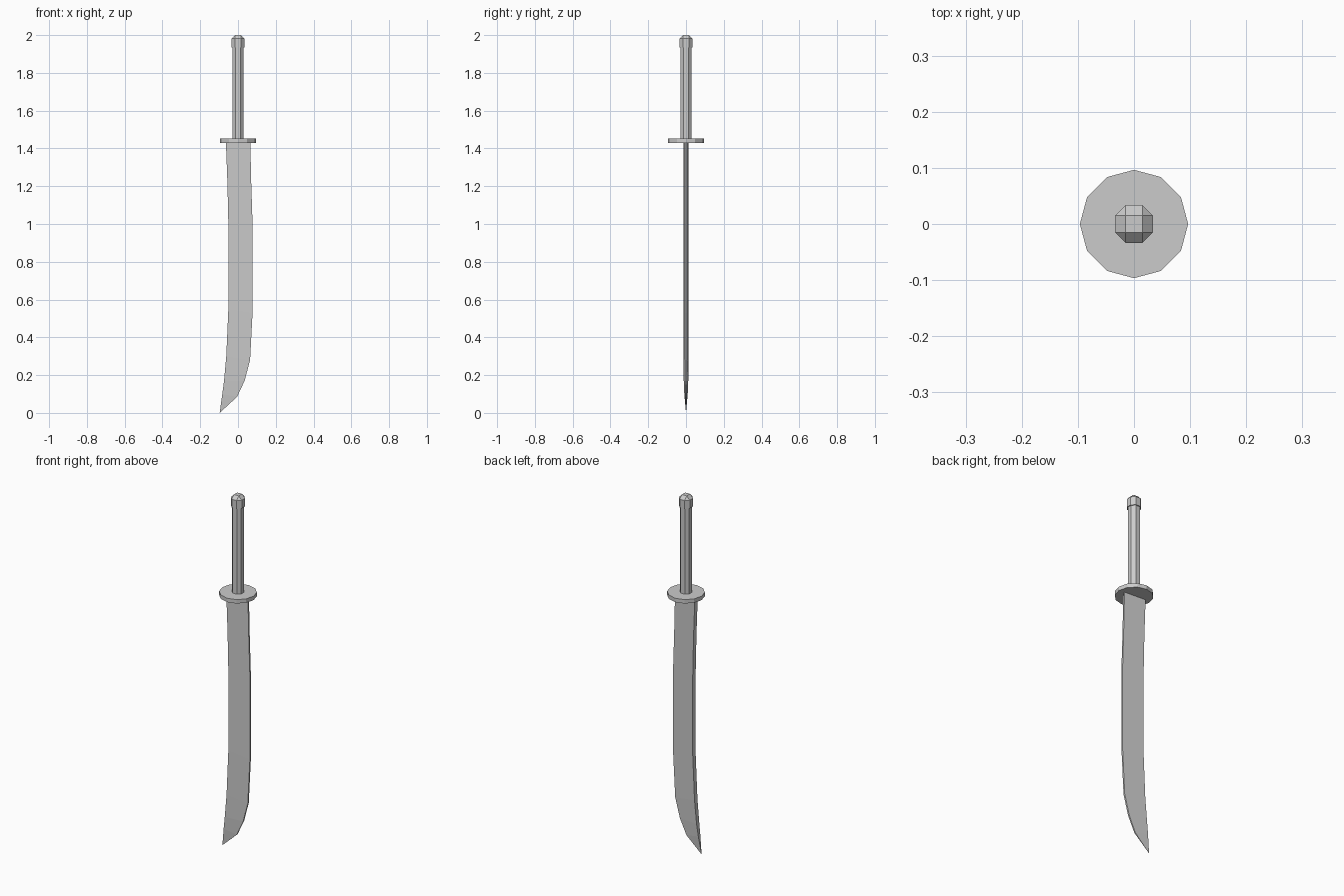
import bpy
import bmesh
import math
from mathutils import Matrix

if "Cube" in bpy.data.objects:
    bpy.data.objects.remove(bpy.data.objects["Cube"])


def finish(name, bm):
    bmesh.ops.recalc_face_normals(bm, faces=bm.faces)
    mesh = bpy.data.meshes.new(name)
    bm.to_mesh(mesh)
    bm.free()
    obj = bpy.data.objects.new(name, mesh)
    bpy.context.collection.objects.link(obj)
    return obj


def chamfered_box(name, half, z0, z1, cut, cut_top):
    """Square post with chamfered upright edges and optionally a chamfered top."""
    bm = bmesh.new()
    size = Matrix.Diagonal((2 * half, 2 * half, z1 - z0, 1))
    bmesh.ops.create_cube(bm, size=1, matrix=Matrix.Translation((0, 0, (z0 + z1) / 2)) @ size)
    edges = []
    for e in bm.edges:
        a, b = (v.co.z for v in e.verts)
        if abs(a - b) > 1e-4 or (cut_top and min(a, b) > z1 - 1e-4):
            edges.append(e)
    bmesh.ops.bevel(bm, geom=edges, offset=cut, segments=1, affect='EDGES', profile=0.5)
    return finish(name, bm)


# Blade: each station is spine x, spine z, edge x, edge z, spine half thickness
stations = [
    (-0.064, 1.435, 0.065, 1.435, 0.013),
    (-0.056, 1.22, 0.070, 1.22, 0.013),
    (-0.051, 1.00, 0.077, 1.00, 0.013),
    (-0.051, 0.55, 0.077, 0.53, 0.013),
    (-0.062, 0.30, 0.064, 0.28, 0.013),
    (-0.074, 0.17, 0.035, 0.17, 0.012),
    (-0.083, 0.10, -0.005, 0.085, 0.009),
]
bm = bmesh.new()
rings = []
for sx, sz, ex, ez, t in stations:
    e = t * 0.35
    rings.append([bm.verts.new(c) for c in
                  ((sx, -t, sz), (ex, -e, ez), (ex, e, ez), (sx, t, sz))])
bm.faces.new(rings[0])
for a, b in zip(rings, rings[1:]):
    for i in range(4):
        j = (i + 1) % 4
        bm.faces.new((a[i], a[j], b[j], b[i]))
tip = bm.verts.new((-0.097, 0, 0))
for i in range(4):
    bm.faces.new((rings[-1][i], rings[-1][(i + 1) % 4], tip))
finish("blade", bm)

# Guard: twelve-sided disc
bm = bmesh.new()
bmesh.ops.create_cone(bm, cap_ends=True, segments=12, radius1=0.0965, radius2=0.0965,
                      depth=0.022, matrix=Matrix.Translation((0, 0, 1.441)))
finish("guard", bm)

# Grip and pommel
chamfered_box("grip", 0.029, 1.45, 1.95, 0.016, False)
chamfered_box("pommel", 0.034, 1.935, 2.0, 0.019, True)
